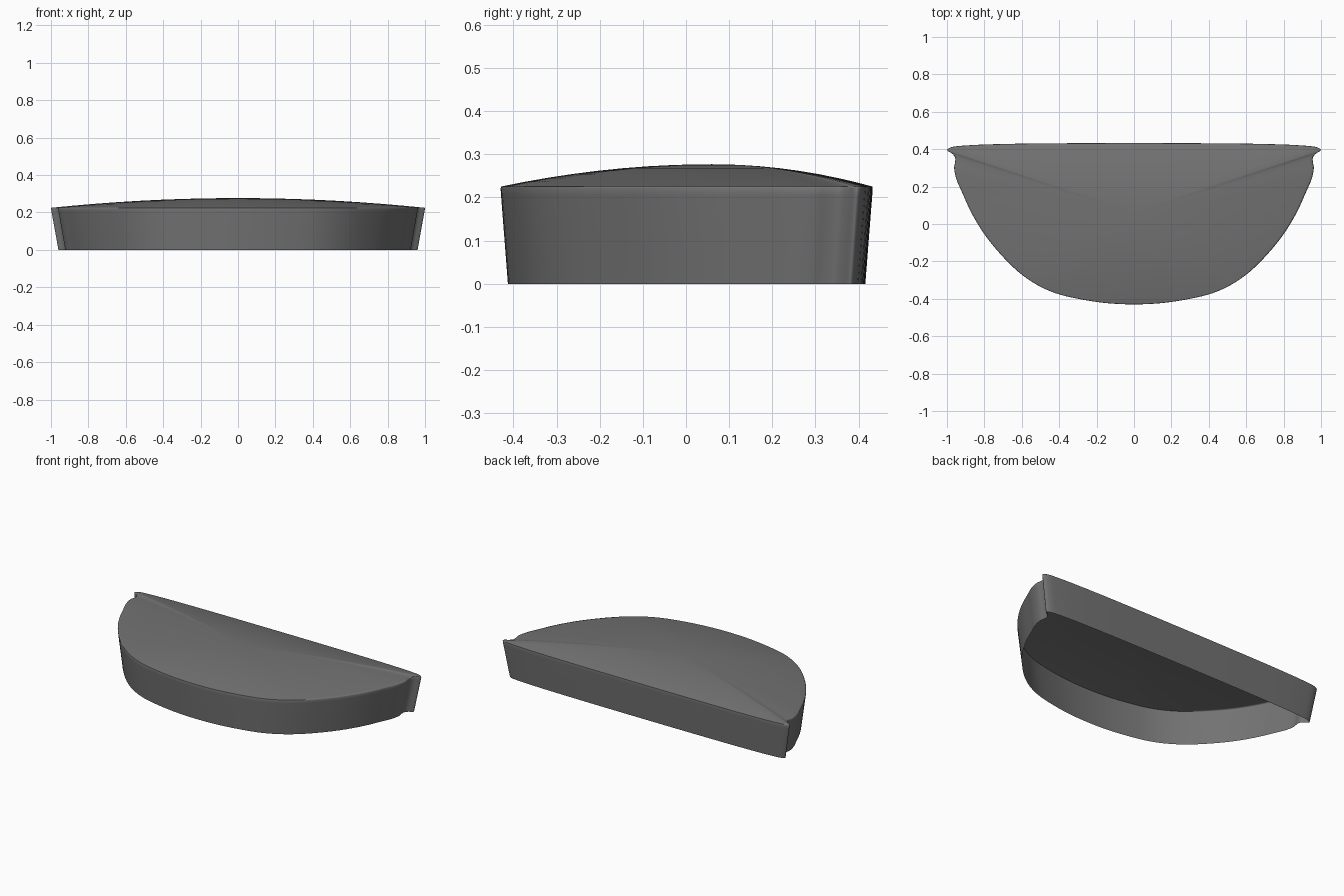
import bpy, bmesh, math
from mathutils import Vector

if "Cube" in bpy.data.objects:
    bpy.data.objects.remove(bpy.data.objects["Cube"])

# Material
grey = bpy.data.materials.new("dark grey")
grey.diffuse_color = (0.17, 0.17, 0.17, 1)
grey.use_nodes = True
grey.node_tree.nodes["Principled BSDF"].inputs["Base Color"].default_value = grey.diffuse_color

# Right half of the rim outline, front middle to back middle
half = [(0, -.43), (.15, -.423), (.3, -.4), (.42, -.37), (.52, -.325), (.62, -.255),
        (.72, -.155), (.8, -.055), (.87, .06), (.92, .17), (.95, .24), (.962, .3),
        (.957, .33), (.957, .355), (.97, .374), (1.0, .396), (.98, .41), (.9, .42),
        (.7, .428), (.35, .432), (0, .433)]
pts = [Vector(p) for p in half + [(-x, y) for x, y in half[-2:0:-1]]]


def smooth_loop(p, steps):
    """Closed Catmull-Rom curve (centripetal knots) through p."""
    out, n = [], len(p)
    for i in range(n):
        a, b, c, d = p[i - 1], p[i], p[(i + 1) % n], p[(i + 2) % n]
        t1 = (b - a).length ** .5
        t2 = t1 + (c - b).length ** .5
        t3 = t2 + (d - c).length ** .5
        for k in range(steps):
            t = t1 + (t2 - t1) * k / steps
            a1 = a * ((t1 - t) / t1) + b * (t / t1)
            a2 = b * ((t2 - t) / (t2 - t1)) + c * ((t - t1) / (t2 - t1))
            a3 = c * ((t3 - t) / (t3 - t2)) + d * ((t - t2) / (t3 - t2))
            b1 = a1 * ((t2 - t) / t2) + a2 * (t / t2)
            b2 = a2 * ((t3 - t) / (t3 - t1)) + a3 * ((t - t1) / (t3 - t1))
            out.append(b1 * ((t2 - t) / (t2 - t1)) + b2 * ((t - t1) / (t2 - t1)))
    return out


outline = smooth_loop(pts, 4)
peak = Vector((0, .06))
RIM, RISE = .225, .052
bm = bmesh.new()

# Tapered wall, open underneath
rings = []
for z, s in ((0, .96), (.1, .978), (.205, .997), (.221, .9995)):
    rings.append([bm.verts.new((p.x * s, p.y * s, z)) for p in outline])

# Shallow domed top with a softened rim
for s in (.997, .985, .95, .88, .78, .66, .54, .42, .3, .18, .08):
    z = RIM + RISE * (1 - s * s)
    rings.append([bm.verts.new((*(peak + (p - peak) * s), z)) for p in outline])
for lo, hi in zip(rings, rings[1:]):
    for i in range(len(lo)):
        j = (i + 1) % len(lo)
        bm.faces.new((lo[i], lo[j], hi[j], hi[i]))
top = bm.verts.new((*peak, RIM + RISE))
for i in range(len(outline)):
    bm.faces.new((rings[-1][i], rings[-1][(i + 1) % len(outline)], top))

mesh = bpy.data.meshes.new("domed_shell")
bm.to_mesh(mesh)
bm.free()
mesh.materials.append(grey)
shell = bpy.data.objects.new("domed_shell", mesh)
bpy.context.collection.objects.link(shell)
bpy.context.view_layer.objects.active = shell
shell.select_set(True)
bpy.ops.object.shade_smooth_by_angle(angle=math.radians(60))
